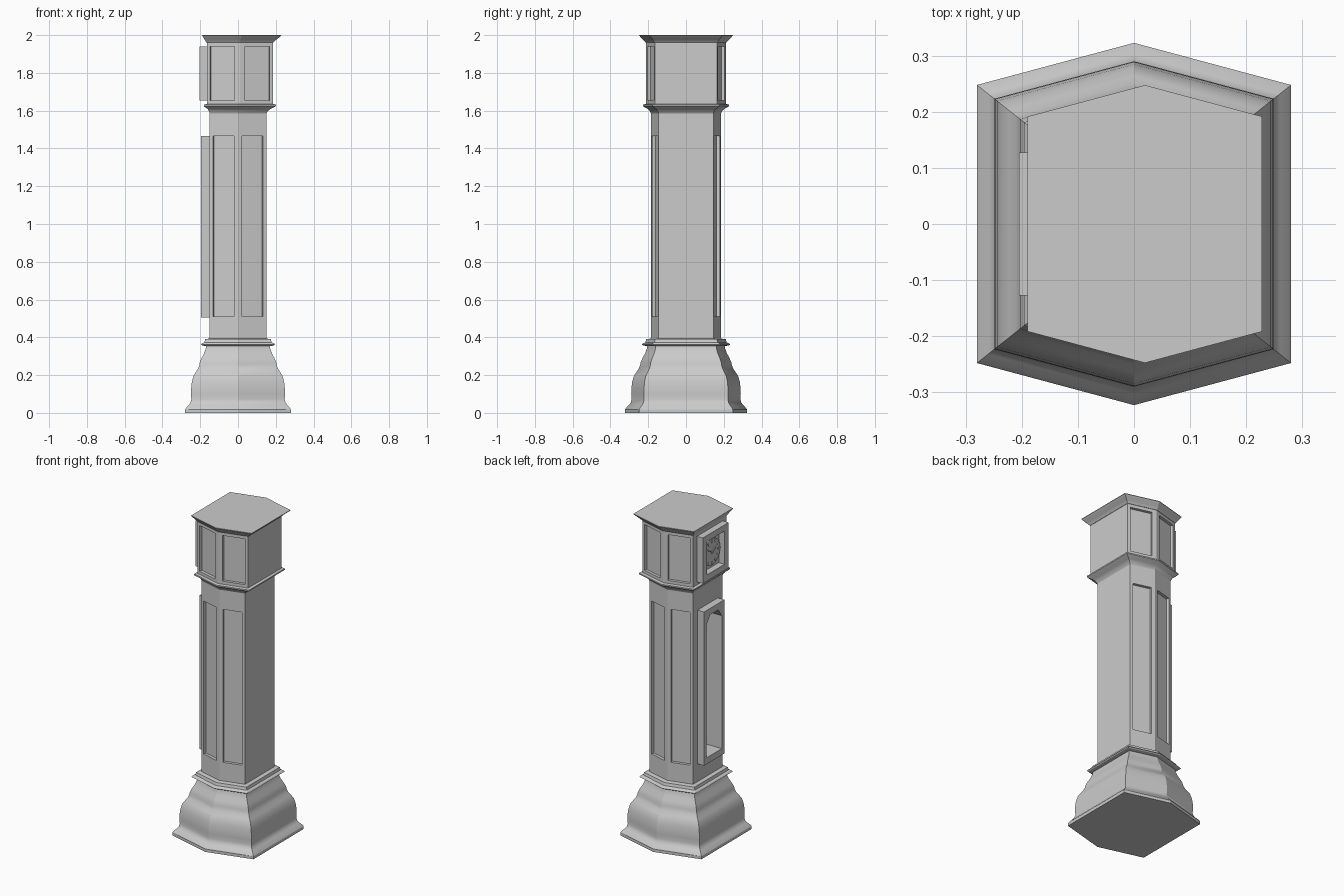
import bpy, bmesh, math
from mathutils import Matrix, Vector

if "Cube" in bpy.data.objects:
    bpy.data.objects.remove(bpy.data.objects["Cube"])

SLOPE = 0.268  # pitch of the two angled front/back faces


def apex(r):
    return 0.185 + 1.06 * (r - 0.15)


def make(name, bm):
    bmesh.ops.recalc_face_normals(bm, faces=bm.faces)
    me = bpy.data.meshes.new(name)
    bm.to_mesh(me)
    bm.free()
    ob = bpy.data.objects.new(name, me)
    bpy.context.collection.objects.link(ob)
    return ob


def smooth(ob, angle=25):
    bpy.ops.object.select_all(action='DESELECT')
    ob.select_set(True)
    bpy.context.view_layer.objects.active = ob
    bpy.ops.object.shade_smooth_by_angle(angle=math.radians(angle))


def hex_loft(name, profile):
    """Stack hexagon rings given as (half width, z, x centre)."""
    bm = bmesh.new()
    rings = []
    for r, z, cx in profile:
        a = apex(r)
        c = a - SLOPE * r
        pts = [(0, -a), (r, -c), (r, c), (0, a), (-r, c), (-r, -c)]
        rings.append([bm.verts.new((x + cx, y, z)) for x, y in pts])
    for lo, hi in zip(rings, rings[1:]):
        for i in range(6):
            j = (i + 1) % 6
            bm.faces.new((lo[i], lo[j], hi[j], hi[i]))
    bm.faces.new(rings[0][::-1])
    bm.faces.new(rings[-1])
    return make(name, bm)


def box(bm, centre, size, rot=None):
    m = Matrix.Translation(centre) @ (rot or Matrix()) @ Matrix.Diagonal((*size, 1))
    bmesh.ops.create_cube(bm, size=1, matrix=m)


def prism_x(bm, pts, x0, x1):
    """Extrude a (y, z) outline along x."""
    a = [bm.verts.new((x0, y, z)) for y, z in pts]
    b = [bm.verts.new((x1, y, z)) for y, z in pts]
    bm.faces.new(a)
    bm.faces.new(b[::-1])
    for i in range(len(pts)):
        j = (i + 1) % len(pts)
        bm.faces.new((a[j], a[i], b[i], b[j]))


def cut(ob, bm):
    """Subtract the shapes in bm and bake the result."""
    cutter = make("cutter", bm)
    cutter.hide_render = True
    mod = ob.modifiers.new("cut", 'BOOLEAN')
    mod.object, mod.operation, mod.solver = cutter, 'DIFFERENCE', 'EXACT'
    dg = bpy.context.evaluated_depsgraph_get()
    me = bpy.data.meshes.new_from_object(ob.evaluated_get(dg))
    ob.modifiers.clear()
    ob.data = me
    bpy.data.objects.remove(cutter)


def panel_cutters(bm, r, cx, off, width, z0, z1, depth=0.018):
    """Recessed panels on the four angled faces."""
    for sx in (-1, 1):
        for sy in (-1, 1):
            y = sy * (apex(r) - SLOPE * off)
            rot = Matrix.Rotation(-sx * sy * math.atan(SLOPE), 4, 'Z')
            box(bm, (cx + sx * off, y, (z0 + z1) / 2), (width, 2 * depth, z1 - z0), rot)


# Moulded plinth
base = hex_loft("plinth", [(r, z, 0) for r, z in [
    (0.28, 0), (0.28, 0.018), (0.272, 0.03), (0.26, 0.042), (0.251, 0.056),
    (0.247, 0.072), (0.249, 0.10), (0.248, 0.13), (0.244, 0.165), (0.236, 0.195),
    (0.224, 0.215), (0.211, 0.235), (0.204, 0.255), (0.203, 0.265), (0.193, 0.29),
    (0.180, 0.315), (0.171, 0.34), (0.168, 0.36)]])
smooth(base)
collar = hex_loft("plinth_collar", [(r, z, 0) for r, z in [
    (0.168, 0.353), (0.19, 0.357), (0.196, 0.362), (0.19, 0.369),
    (0.178, 0.373), (0.174, 0.39), (0.15, 0.394)]])

# Trunk with side panels and a pendulum cavity
arch = [(-0.075, 0.545), (0.075, 0.545), (0.075, 1.375), (0.04, 1.425), (-0.04, 1.425), (-0.075, 1.375)]
trunk = hex_loft("trunk", [(0.15, 0.38, 0), (0.15, 1.60, 0)])
bm = bmesh.new()
panel_cutters(bm, 0.15, 0, 0.0775, 0.114, 0.51, 1.465)
prism_x(bm, arch, -0.25, 0.04)
cut(trunk, bm)

# Shoulder moulding between trunk and head
shoulder = hex_loft("shoulder", [
    (0.15, 1.585, 0), (0.156, 1.598, 0.002), (0.166, 1.609, 0.005),
    (0.184, 1.619, 0.009), (0.19, 1.624, 0.01), (0.19, 1.632, 0.01), (0.175, 1.636, 0.01)])
smooth(shoulder)

# Head with side panels
head = hex_loft("head", [(0.175, 1.63, 0.01), (0.175, 1.965, 0.01)])
bm = bmesh.new()
panel_cutters(bm, 0.175, 0.01, 0.0925, 0.135, 1.655, 1.94)
cut(head, bm)

# Flared crown
hex_loft("crown", [(0.177, 1.96, 0.01), (0.186, 1.972, 0.012),
                   (0.203, 1.99, 0.018), (0.209, 1.997, 0.0195), (0.209, 2.0, 0.0195)])

# Trunk door frame with clipped-corner opening
bm = bmesh.new()
box(bm, (-0.172, 0, 0.985), (0.046, 0.2, 0.96))
trunk_door = make("trunk_door", bm)
bm = bmesh.new()
prism_x(bm, arch, -0.25, -0.10)
cut(trunk_door, bm)

# Dial door frame
bm = bmesh.new()
box(bm, (-0.184, 0, 1.7975), (0.042, 0.254, 0.285))
dial_door = make("dial_door", bm)
bm = bmesh.new()
box(bm, (-0.184, 0, 1.7975), (0.1, 0.176, 0.207))
cut(dial_door, bm)

# Dial disc
ZC = 1.7975
to_x = Matrix.Rotation(math.pi / 2, 4, 'Y')
bm = bmesh.new()
bmesh.ops.create_cone(bm, cap_ends=True, segments=32, radius1=0.083, radius2=0.083,
                      depth=0.016, matrix=Matrix.Translation((-0.17, 0, ZC)) @ to_x)
smooth(make("dial", bm))

# Hour marks, hands and centre pin
bm = bmesh.new()
for i in range(12):
    rot = Matrix.Rotation(i * math.pi / 6, 4, 'X')
    box(bm, Vector((-0.179, 0, ZC)) + rot @ Vector((0, 0, 0.069)), (0.005, 0.01, 0.02), rot)
make("hour_marks", bm)
bm = bmesh.new()
for ang, length, w in ((60, 0.04, 0.009), (-60, 0.058, 0.006)):
    rot = Matrix.Rotation(math.radians(ang), 4, 'X')
    box(bm, Vector((-0.181, 0, ZC)) + rot @ Vector((0, 0, length / 2)), (0.005, w, length), rot)
bmesh.ops.create_cone(bm, cap_ends=True, segments=12, radius1=0.008, radius2=0.008,
                      depth=0.01, matrix=Matrix.Translation((-0.181, 0, ZC)) @ to_x)
make("clock_hands", bm)
